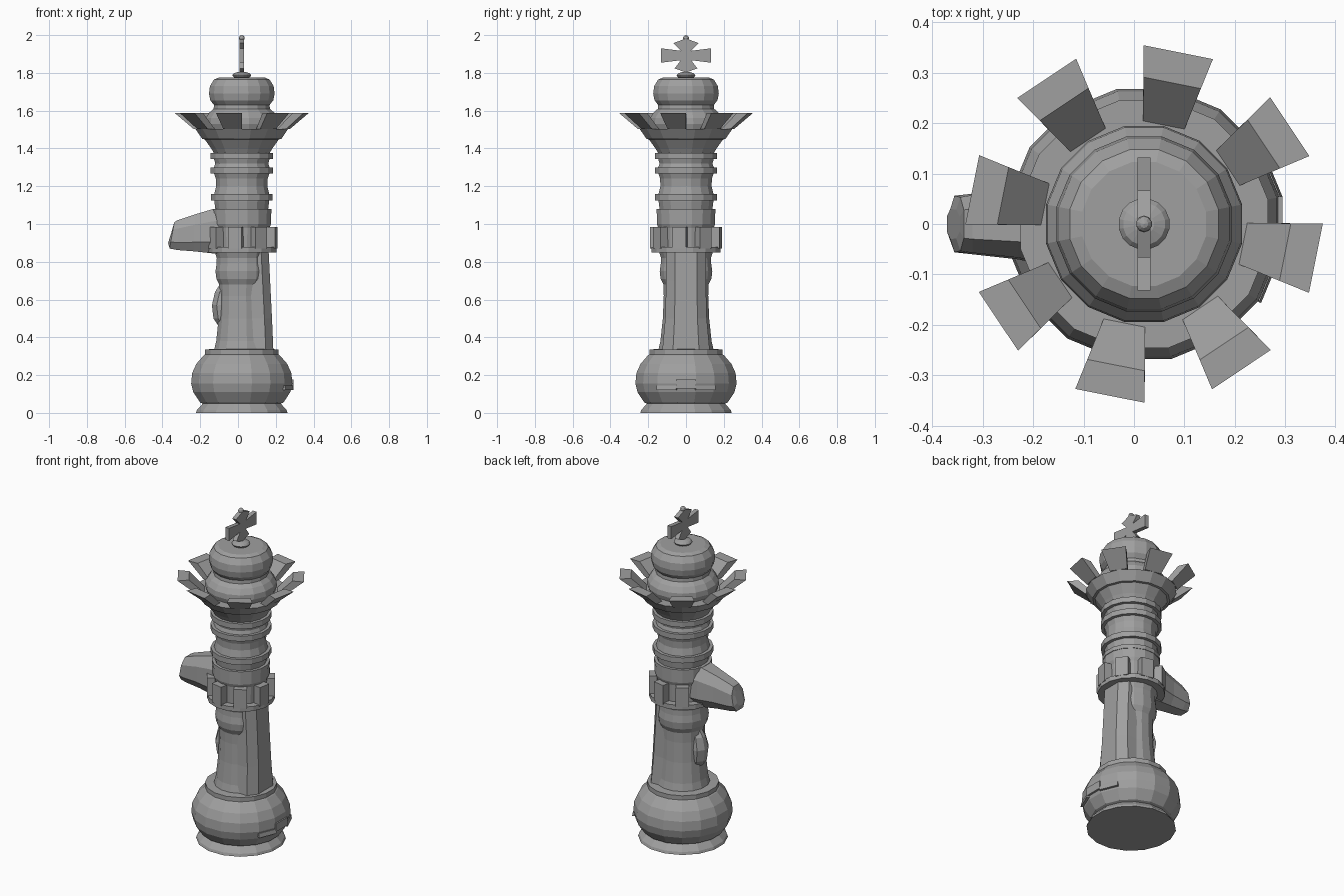
import bpy, bmesh, math
from mathutils import Matrix

CX = 0.02  # column axis
grey = bpy.data.materials.new("stone_grey")
grey.diffuse_color = (0.35, 0.35, 0.35, 1)


def finish(name, bm):
    bmesh.ops.recalc_face_normals(bm, faces=bm.faces)
    me = bpy.data.meshes.new(name)
    bm.to_mesh(me)
    bm.free()
    me.materials.append(grey)
    ob = bpy.data.objects.new(name, me)
    bpy.context.collection.objects.link(ob)
    return ob


def loft(name, rings):
    """Join equal-length rings of points and cap both ends."""
    bm = bmesh.new()
    rows = [[bm.verts.new(p) for p in ring] for ring in rings]
    n = len(rows[0])
    for a, b in zip(rows, rows[1:]):
        for i in range(n):
            j = (i + 1) % n
            bm.faces.new((a[i], a[j], b[j], b[i]))
    bm.faces.new(rows[0][::-1])
    bm.faces.new(rows[-1])
    return finish(name, bm)


def lathe(name, profile, n=16):
    rings = []
    for r, z in profile:
        rings.append([(CX + r * math.cos(math.tau * (i + .5) / n),
                       r * math.sin(math.tau * (i + .5) / n), z) for i in range(n)])
    return loft(name, rings)


def block(name, section, deg):
    """Radial block: section of (radius, z, half width), turned about the axis."""
    ob = loft(name, [[(r, s * w, z) for r, z, w in section] for s in (-1, 1)])
    ob.data.transform(Matrix.Translation((CX, 0, 0)) @ Matrix.Rotation(math.radians(deg), 4, 'Z'))
    return ob


# Base with bulging drum and collar
lathe("base_foot", [(.247, 0), (.242, .015), (.205, .055), (.19, .07)])
lathe("base_drum", [(.2, .045), (.225, .055), (.262, .11), (.273, .155), (.268, .21),
                    (.245, .26), (.205, .305), (.19, .315)])
lathe("base_collar", [(.198, .302), (.198, .336), (.15, .338)])

# Raised plates on the right of the drum
block("base_plate_centre", [(.25, .13, .054), (.274, .13, .054), (.274, .178, .054), (.25, .178, .054)], 0)
for a in (-22.5, 22.5):
    block("base_plate_side", [(.25, .12, .056), (.274, .12, .056), (.27, .145, .056), (.25, .145, .056)], a)

# Lower shaft with the swelling below the battlement
lathe("lower_shaft", [(.15, .33), (.138, .38), (.125, .5), (.12, .62), (.122, .68), (.137, .71),
                      (.142, .75), (.136, .79), (.135, .82), (.148, .86)])


# Rear spine of the shaft
def oval(x0, x1, w, z):
    return [(x0, -w, z), (x1 - .04, -w, z), (x1, -w * .55, z), (x1, w * .55, z), (x1 - .04, w, z), (x0, w, z)]


loft("rear_spine", [oval(.0, .187, .125, .335), oval(.0, .18, .11, .5),
                    oval(.0, .17, .105, .7), oval(.0, .162, .105, .86)])


# Chest swelling under the head
def chest(x, w, z):
    return [(0, -w, z), (x + .025, -w, z), (x, -w * .3, z), (x, w * .3, z), (x + .025, w, z), (0, w, z)]


loft("chest", [chest(-.09, .03, .44), chest(-.13, .05, .5), chest(-.138, .055, .57),
               chest(-.122, .045, .64), chest(-.09, .03, .69)])

# Battlement ring with eight merlons
lathe("battlement_ring", [(.14, .85), (.187, .85), (.187, .878), (.14, .878)])
for k in range(8):
    w = .036
    block("merlon", [(.14, .87, w), (.187, .87, w), (.187, .985, w), (.14, .985, w)], -11.25 + 45 * k)


# Animal head: octagonal sections along -x
def head(x, dx, w, z0, z1):
    h = z1 - z0
    pts = [(-.55, 0), (.55, 0), (1, .25), (.95, .72), (.5, 1), (-.5, 1), (-.95, .72), (-1, .25)]
    return [(x + dx * t, w * s, z0 + h * t) for s, t in pts]


loft("animal_head", [head(0, 0, .1, .845, 1.09), head(-.14, .01, .09, .845, 1.08),
                     head(-.23, 0, .07, .855, 1.05), head(-.32, 0, .06, .862, 1.02),
                     head(-.362, .025, .056, .87, 1.01), head(-.37, .025, .03, .9, .98)])

# Upper shaft with its rings
lathe("upper_shaft", [(.145, .86), (.15, .98), (.157, 1.0), (.157, 1.06), (.142, 1.075), (.148, 1.12),
                      (.148, 1.16), (.138, 1.2), (.14, 1.24), (.15, 1.27), (.15, 1.3), (.143, 1.32),
                      (.15, 1.345), (.148, 1.375), (.16, 1.41), (.19, 1.45)])
for z0, z1, r in ((1.055, 1.08, .16), (1.125, 1.158, .167), (1.268, 1.3, .168), (1.343, 1.375, .168)):
    lathe("shaft_ring", [(.13, z0), (r, z0), (r, z1), (.13, z1)])

# Flared crown cup and its eight petals
lathe("crown_cup", [(.15, 1.375), (.165, 1.4), (.2, 1.448), (.213, 1.45), (.25, 1.503), (.19, 1.503)])
for k in range(8):
    block("crown_petal", [(.2, 1.503, .042), (.25, 1.503, .05), (.347, 1.587, .07), (.285, 1.587, .058)],
          -11.25 + 45 * k)

# Domed cap
lathe("cap", [(.185, 1.49), (.198, 1.53), (.195, 1.56), (.175, 1.59), (.152, 1.61), (.15, 1.63),
              (.17, 1.655), (.177, 1.69), (.172, 1.73), (.15, 1.765), (.125, 1.775)])
lathe("finial_disc", [(.025, 1.77), (.045, 1.778), (.051, 1.788), (.042, 1.798), (.02, 1.805)])

# Cross with flared arms
quarter = [(.022, .032), (.062, .068), (0, .088)]
arms = [(.027, .025), (.066, .066), (0, .09), (-.066, .066), (-.027, .025),
        (-.132, .038), (-.132, -.038), (-.027, -.025),
        (-.06, -.068), (0, -.09), (.06, -.068), (.027, -.025), (.132, -.038), (.132, .038)]
loft("cross", [[(CX + s * .013, y, 1.892 + z) for y, z in arms] for s in (-1, 1)])

# Small ball on top
bm = bmesh.new()
bmesh.ops.create_uvsphere(bm, u_segments=10, v_segments=6, radius=.016,
                          matrix=Matrix.Translation((CX, 0, 1.984)))
finish("top_ball", bm)
